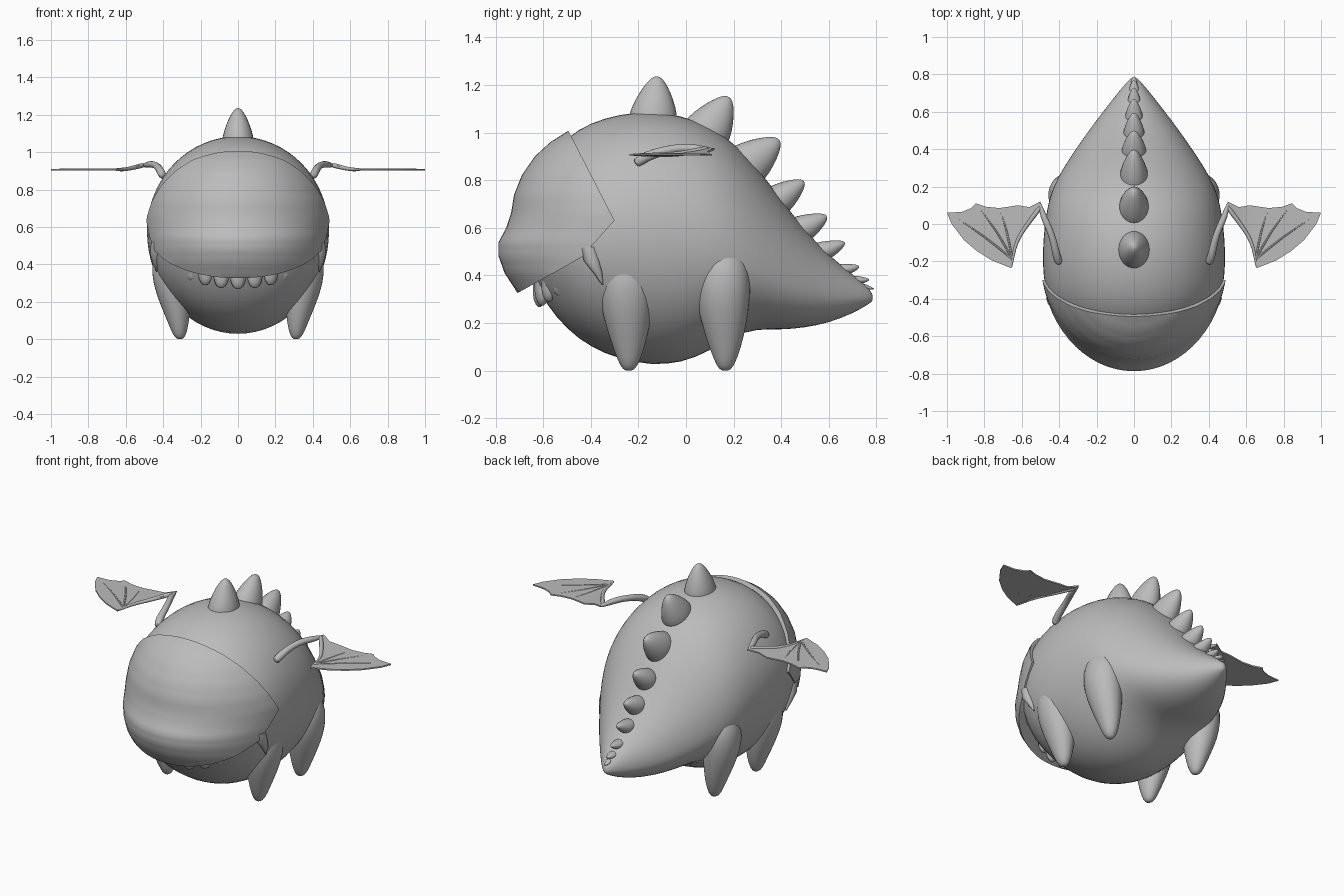
import bpy, bmesh, math
from mathutils import Vector

grey = bpy.data.materials.new("stone_grey")
grey.diffuse_color = (0.5, 0.5, 0.5, 1)


def finish(name, bm, subsurf=0, mirror=False, angle=60):
    bmesh.ops.recalc_face_normals(bm, faces=bm.faces)
    me = bpy.data.meshes.new(name)
    bm.to_mesh(me)
    bm.free()
    me.materials.append(grey)
    ob = bpy.data.objects.new(name, me)
    bpy.context.collection.objects.link(ob)
    bpy.context.view_layer.objects.active = ob
    ob.select_set(True)
    bpy.ops.object.shade_smooth_by_angle(angle=math.radians(angle))
    ob.select_set(False)
    if mirror:
        ob.modifiers.new("mirror", 'MIRROR')
    if subsurf:
        m = ob.modifiers.new("subsurf", 'SUBSURF')
        m.levels = m.render_levels = subsurf
    return ob


def loft(bm, rings):
    """Skin closed rings of equal size and cap both ends."""
    loops = [[bm.verts.new(p) for p in r] for r in rings]
    n = len(loops[0])
    for a, b in zip(loops, loops[1:]):
        for i in range(n):
            j = (i + 1) % n
            bm.faces.new((a[i], a[j], b[j], b[i]))
    for end in (loops[0], loops[-1]):
        c = bm.verts.new(sum((v.co for v in end), Vector()) / n)
        for i in range(n):
            bm.faces.new((end[i], end[(i + 1) % n], c))


def circle(n):
    return [(math.cos(math.tau * i / n), math.sin(math.tau * i / n)) for i in range(n)]


def tube(bm, pts, radii, n=8):
    """Round tube along a path that runs mostly in the xy plane."""
    pts = [Vector(p) for p in pts]
    rings = []
    for i, p in enumerate(pts):
        d = pts[min(i + 1, len(pts) - 1)] - pts[max(i - 1, 0)]
        side = d.cross(Vector((0, 0, 1))).normalized()
        up = side.cross(d).normalized()
        rings.append([p + (side * c + up * s) * radii[i] for c, s in circle(n)])
    loft(bm, rings)


# Body with tail: y, top, bottom, height of widest point, half width
body_rows = [
    (-0.66, 0.66, 0.46, 0.56, 0.08), (-0.64, 0.76, 0.38, 0.56, 0.20),
    (-0.59, 0.88, 0.28, 0.56, 0.32), (-0.50, 0.985, 0.17, 0.56, 0.41),
    (-0.40, 1.045, 0.095, 0.57, 0.467), (-0.28, 1.08, 0.045, 0.58, 0.488),
    (-0.15, 1.093, 0.02, 0.58, 0.492), (-0.02, 1.075, 0.028, 0.57, 0.482),
    (0.10, 1.03, 0.08, 0.55, 0.465), (0.20, 0.96, 0.145, 0.50, 0.435),
    (0.30, 0.855, 0.175, 0.44, 0.38), (0.40, 0.72, 0.17, 0.39, 0.313),
    (0.50, 0.59, 0.18, 0.35, 0.243), (0.60, 0.485, 0.20, 0.32, 0.167),
    (0.70, 0.405, 0.24, 0.31, 0.088), (0.76, 0.355, 0.275, 0.31, 0.038),
    (0.783, 0.325, 0.29, 0.307, 0.012)]
bm = bmesh.new()
loft(bm, [[(w * c, y, mid + s * ((top - mid) if s > 0 else (mid - bot)))
           for c, s in circle(32)] for y, top, bot, mid, w in body_rows])
finish("body", bm, 1)

# Head shell: z, front y, half width; trimmed at the lip and at the rear seam
head_rows = [
    (0.26, -0.64, 0.42), (0.33, -0.71, 0.46), (0.41, -0.762, 0.48), (0.48, -0.787, 0.49),
    (0.54, -0.787, 0.495), (0.60, -0.755, 0.498), (0.66, -0.735, 0.498), (0.74, -0.722, 0.482),
    (0.82, -0.69, 0.450), (0.90, -0.635, 0.402), (0.96, -0.57, 0.350),
    (1.01, -0.49, 0.284), (1.05, -0.40, 0.215), (1.085, -0.28, 0.09)]
bm = bmesh.new()
loft(bm, [[(w * c, -0.2 + (0.2 + f) * s, z) for c, s in circle(64)]
          for z, f, w in head_rows])
bmesh.ops.subdivide_edges(bm, edges=[e for e in bm.edges if abs(e.verts[0].co.z - e.verts[1].co.z) > 0.01],
                          cuts=2, smooth=0.0)
for co, no in (((0, -0.70, 0.33), (0, 0.56, -1)), ((0, -0.49, 1.0), (0, 0.37, 0.19)),
               ((0, -0.31, 0.62), (0, 1, -0.9))):
    bmesh.ops.bisect_plane(bm, geom=bm.verts[:] + bm.edges[:] + bm.faces[:],
                           plane_co=co, plane_no=no, clear_outer=True)
    bmesh.ops.holes_fill(bm, edges=[e for e in bm.edges if e.is_boundary], sides=0)
finish("head_shell", bm, angle=45)

# Legs: z, x, forward shift, x radius, y radius
leg_rows = [(0.0, 0.31, 0, 0.012, 0.015), (0.015, 0.312, 0, 0.034, 0.036),
            (0.09, 0.318, 0, 0.058, 0.066), (0.20, 0.338, 0.005, 0.086, 0.098),
            (0.30, 0.353, 0.01, 0.104, 0.116), (0.40, 0.362, 0.01, 0.104, 0.12),
            (0.50, 0.36, 0.01, 0.08, 0.09)]
for name, y0 in (("front_legs", -0.24), ("back_legs", 0.165)):
    bm = bmesh.new()
    loft(bm, [[(x + rx * c, y0 - dy + ry * s, z) for c, s in circle(16)]
              for z, x, dy, rx, ry in leg_rows])
    finish(name, bm, 1, True)

# Back spikes: front foot, rear foot and tip as (y, z), then half width
spikes = [((-0.245, 1.08), (-0.03, 1.07), (-0.122, 1.235), 0.09),
          ((0.0, 1.065), (0.19, 0.97), (0.178, 1.15), 0.085),
          ((0.20, 0.95), (0.335, 0.80), (0.39, 0.97), 0.08),
          ((0.355, 0.78), (0.44, 0.67), (0.495, 0.795), 0.07),
          ((0.455, 0.65), (0.53, 0.55), (0.59, 0.65), 0.06),
          ((0.545, 0.54), (0.61, 0.47), (0.665, 0.54), 0.05),
          ((0.64, 0.45), (0.69, 0.405), (0.725, 0.44), 0.035),
          ((0.705, 0.40), (0.74, 0.365), (0.768, 0.385), 0.027),
          ((0.75, 0.365), (0.77, 0.34), (0.788, 0.345), 0.017)]
for k, (a, b, t, w) in enumerate(spikes):
    a, b, t = (Vector((0, *p)) for p in (a, b, t))
    mid, half = (a + b) / 2, (b - a) / 2
    bm = bmesh.new()
    loft(bm, [[mid + (t - mid) * h + (half * c + Vector((w * s, 0, 0))) * r
               for c, s in circle(12)]
              for h, r in ((-0.3, 1.0), (0, 1.0), (0.45, 0.74), (0.75, 0.48), (0.93, 0.27), (1, 0.1))])
    finish(f"back_spike_{k + 1}", bm, 1)


def lip(y):
    return 0.33 + 0.56 * (y + 0.7)


# Teeth along the lip
bm = bmesh.new()
for x in (0, 0.09, 0.175, 0.25, 0.315, 0.365):
    a = math.asin(x / 0.43)
    for sx in ((1, -1) if x else (1,)):
        y = -0.17 - 0.445 * math.cos(a)
        cx, sy = math.cos(a), math.sin(a) * sx
        loft(bm, [[(x * sx + 0.042 * r * c * cx - 0.03 * r * s * sy,
                    y + 0.042 * r * c * sy + 0.03 * r * s * cx, lip(y) - h) for c, s in circle(10)]
                  for h, r in ((-0.02, 1), (0.05, 1), (0.08, 0.85), (0.1, 0.55), (0.11, 0.2))])
finish("teeth", bm, angle=80)

# Fangs at the mouth corners
bm = bmesh.new()
loft(bm, [[(0.435 + dx + 0.03 * r * c, y + 0.035 * r * s, z) for c, s in circle(10)]
          for z, y, dx, r in ((0.52, -0.41, 0, 1), (0.46, -0.395, 0.005, 1),
                              (0.41, -0.37, 0.006, 0.55), (0.36, -0.35, 0.0, 0.08))])
finish("fangs", bm, 0, True)


def wing_z(x):
    return 0.903 + max(0, 0.6 - x) * 0.25


# Wing membranes with a scalloped trailing edge
outline = [(0.50, 0.12), (0.56, 0.09), (0.62, 0.10), (0.72, 0.085), (0.79, 0.092), (0.845, 0.11),
           (0.87, 0.085), (0.92, 0.065), (1.0, 0.06), (0.975, 0.0), (0.91, -0.085), (0.84, -0.145),
           (0.76, -0.195), (0.655, -0.237), (0.635, -0.12), (0.60, -0.055), (0.565, -0.01), (0.53, 0.03)]
bm = bmesh.new()
face = bm.faces.new([bm.verts.new((x, y, wing_z(x))) for x, y in outline])
top = bmesh.ops.extrude_face_region(bm, geom=[face])["geom"]
for v in (g for g in top if isinstance(g, bmesh.types.BMVert)):
    v.co.z += 0.008
bmesh.ops.triangulate(bm, faces=[f for f in bm.faces if len(f.verts) > 4])
finish("wing_membranes", bm, 0, True, 30)

# Wing arms, leading bones and ribs
bm = bmesh.new()
tube(bm, [(0.40, -0.21, 0.87), (0.415, -0.17, 0.90), (0.43, -0.09, 0.925), (0.455, -0.02, 0.937),
          (0.485, 0.04, 0.933), (0.505, 0.115, 0.928)],
     [0.024, 0.024, 0.02, 0.019, 0.02, 0.008])
tube(bm, [(x, y, wing_z(x) + 0.004) for x, y in
          ((0.50, 0.09), (0.535, 0.045), (0.575, -0.01), (0.61, -0.06), (0.64, -0.125), (0.655, -0.23))],
     [0.014, 0.014, 0.012, 0.011, 0.01, 0.006])
for mid, end in (((0.68, -0.03), (0.72, 0.085)), ((0.73, -0.04), (0.845, 0.108)),
                 ((0.79, -0.07), (0.99, 0.058))):
    tube(bm, [(x, y, wing_z(x) + 0.005) for x, y in ((0.65, -0.19), mid, end)], [0.008, 0.007, 0.004], 6)
finish("wing_bones", bm, 1, True)
